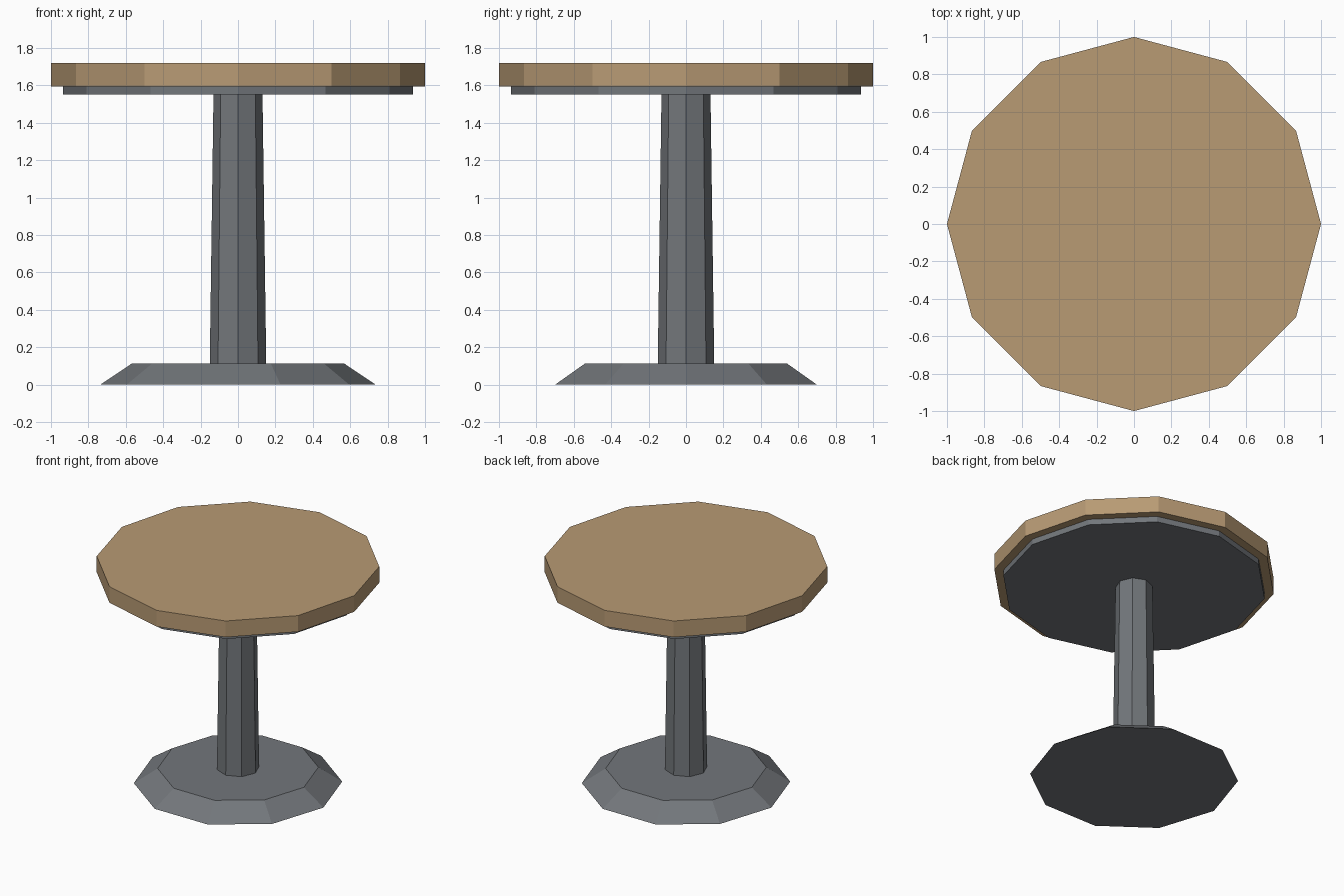
import bpy
import bmesh
from math import cos, sin, tau

cube = bpy.data.objects.get("Cube")
if cube:
    bpy.data.objects.remove(cube, do_unlink=True)


def make_material(name, rgb, roughness):
    mat = bpy.data.materials.new(name)
    mat.use_nodes = True
    color = (*rgb, 1.0)
    mat.diffuse_color = color
    shader = next(n for n in mat.node_tree.nodes if n.type == 'BSDF_PRINCIPLED')
    shader.inputs["Base Color"].default_value = color
    shader.inputs["Roughness"].default_value = roughness
    return mat


def make_prism(name, sides, bottom, top, mat, cap_bottom=True, cap_top=True):
    """Straight or tapered prism; bottom and top are (radius, height) pairs."""
    bm = bmesh.new()
    rings = []
    for radius, z in (bottom, top):
        rings.append([bm.verts.new((radius * cos(tau * i / sides),
                                    radius * sin(tau * i / sides), z))
                      for i in range(sides)])
    low, high = rings
    for i in range(sides):
        j = (i + 1) % sides
        bm.faces.new((low[i], low[j], high[j], high[i]))
    if cap_bottom:
        bm.faces.new(low[::-1])
    if cap_top:
        bm.faces.new(high)
    mesh = bpy.data.meshes.new(name)
    bm.to_mesh(mesh)
    bm.free()
    mesh.materials.append(mat)
    obj = bpy.data.objects.new(name, mesh)
    bpy.context.collection.objects.link(obj)
    return obj


wood = make_material("light wood", (0.48, 0.325, 0.175), 0.8)
metal = make_material("grey metal", (0.17, 0.183, 0.198), 0.8)

# Tapered foot
make_prism("base", 10, (0.735, 0.0), (0.567, 0.113), metal)

# Slim pillar, open where it meets the foot and the plate
make_prism("pillar", 8, (0.151, 0.113), (0.131, 1.55), metal,
           cap_bottom=False, cap_top=False)

# Support plate under the tabletop
make_prism("support_plate", 12, (0.935, 1.55), (0.935, 1.594), metal, cap_top=False)

# Round faceted tabletop
make_prism("tabletop", 12, (1.0, 1.594), (1.0, 1.72), wood)
